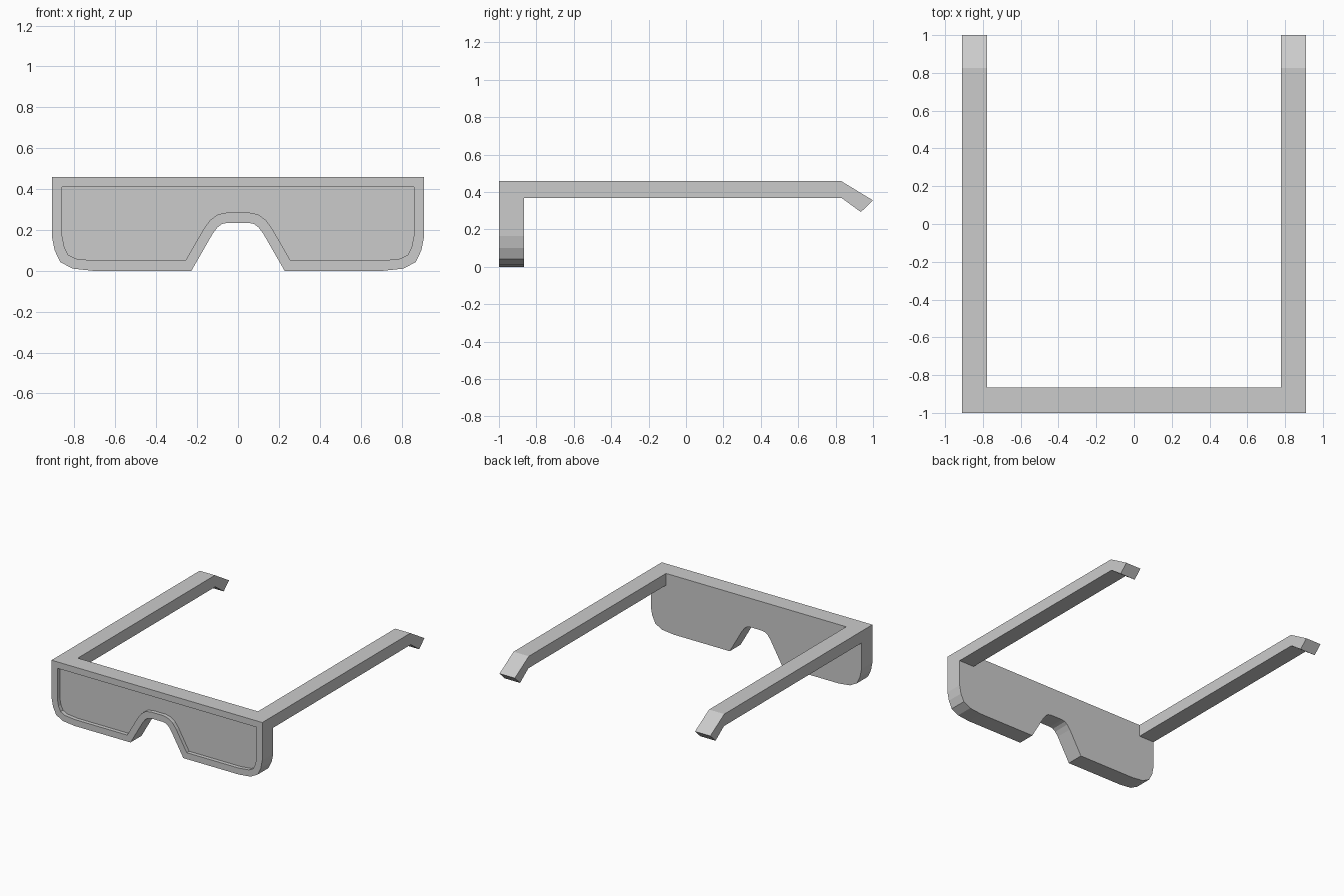
import bpy, bmesh
from mathutils import Vector

if "Cube" in bpy.data.objects:
    bpy.data.objects.remove(bpy.data.objects["Cube"])


def prism(name, points, offset):
    """Extrude a planar polygon by an offset; returns the bmesh and its starting face."""
    bm = bmesh.new()
    offset = Vector(offset)
    a = [bm.verts.new(p) for p in points]
    b = [bm.verts.new(Vector(p) + offset) for p in points]
    start = bm.faces.new(a)
    bm.faces.new(b[::-1])
    n = len(points)
    for i in range(n):
        j = (i + 1) % n
        bm.faces.new((a[j], a[i], b[i], b[j]))
    bmesh.ops.recalc_face_normals(bm, faces=bm.faces)
    bm.normal_update()
    return bm, start


def finish(name, bm):
    mesh = bpy.data.meshes.new(name)
    bm.to_mesh(mesh)
    bm.free()
    obj = bpy.data.objects.new(name, mesh)
    bpy.context.collection.objects.link(obj)
    return obj


# Front frame: half outline mirrored, with a shallow recessed lens panel
half = [(0.91, 0.46), (0.91, 0.165), (0.897, 0.10), (0.87, 0.043), (0.81, 0.011),
        (0.71, 0.0), (0.228, 0.0), (0.124, 0.181), (0.10, 0.213), (0.078, 0.229), (0.05, 0.235)]
outline = half + [(-x, z) for x, z in reversed(half)]
bm, face = prism("front_frame", [(x, -1.0, z) for x, z in outline], (0, 0.135, 0))
bmesh.ops.inset_region(bm, faces=[face], thickness=0.05, use_even_offset=True)
bmesh.ops.inset_region(bm, faces=[face], thickness=0.0, depth=-0.03, use_even_offset=True)
finish("front_frame", bm)

# Temple arms with bent ear tips
side = [(-0.865, 0.46), (0.827, 0.46), (1.0, 0.355), (0.935, 0.293),
        (0.832, 0.368), (-0.865, 0.368)]
for label, s in (("left", -1), ("right", 1)):
    bm, _ = prism("arm", [(s * 0.91, y, z) for y, z in side], (-s * 0.132, 0, 0))
    finish(label + "_temple_arm", bm)
